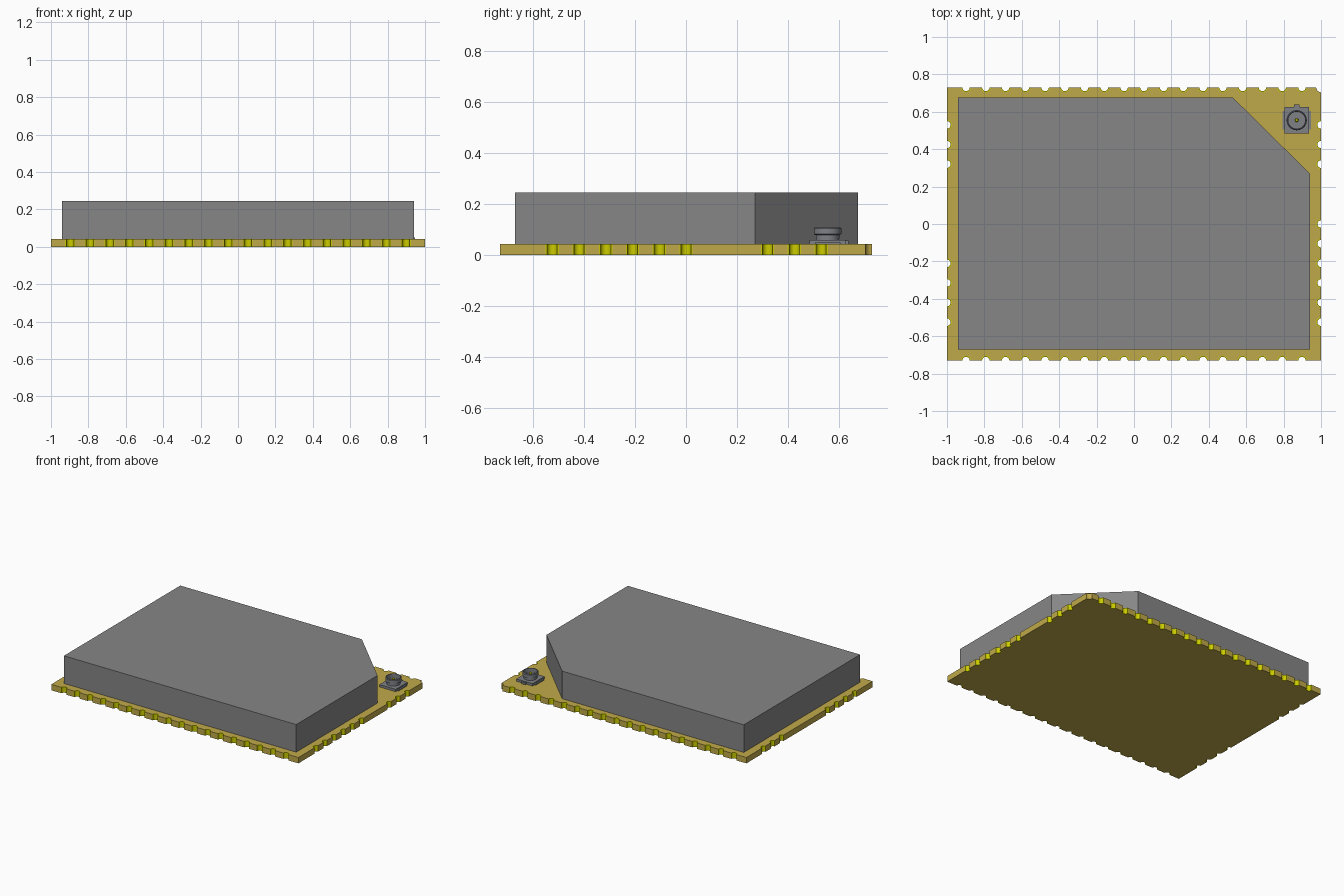
import bpy, bmesh, math
from mathutils import Vector

if "Cube" in bpy.data.objects:
    bpy.data.objects.remove(bpy.data.objects["Cube"], do_unlink=True)


def material(name, rgb):
    m = bpy.data.materials.new(name)
    m.use_nodes = True
    m.diffuse_color = (*rgb, 1)
    m.node_tree.nodes["Principled BSDF"].inputs["Base Color"].default_value = (*rgb, 1)
    return m


BOARD = material("board gold", (0.53, 0.40, 0.068))
PAD = material("pad yellow", (0.60, 0.60, 0.0))
SHIELD = material("shield grey", (0.24, 0.24, 0.24))
METAL = material("connector grey", (0.21, 0.22, 0.24))


def prism(bm, outline, z0, z1):
    """Extrude a counter-clockwise outline from z0 to z1."""
    low = [bm.verts.new((p[0], p[1], z0)) for p in outline]
    high = [bm.verts.new((p[0], p[1], z1)) for p in outline]
    bm.faces.new(low[::-1])
    bm.faces.new(high)
    n = len(outline)
    for i in range(n):
        j = (i + 1) % n
        bm.faces.new((low[i], low[j], high[j], high[i]))


def finish(name, bm, mat, smooth=False):
    bmesh.ops.recalc_face_normals(bm, faces=bm.faces[:])
    mesh = bpy.data.meshes.new(name)
    bm.to_mesh(mesh)
    bm.free()
    mesh.materials.append(mat)
    ob = bpy.data.objects.new(name, mesh)
    bpy.context.collection.objects.link(ob)
    if smooth:
        bpy.ops.object.select_all(action='DESELECT')
        ob.select_set(True)
        bpy.context.view_layer.objects.active = ob
        bpy.ops.object.shade_smooth_by_angle(angle=math.radians(35))
    return ob


def box(bm, x0, x1, y0, y1, z0, z1):
    prism(bm, [(x0, y0), (x1, y0), (x1, y1), (x0, y1)], z0, z1)


def lathe(name, profile, centre, mat, steps=40):
    """Revolve a closed or axis-to-axis (radius, z) profile."""
    bm = bmesh.new()
    verts = [bm.verts.new((centre[0] + r, centre[1], z)) for r, z in profile]
    edges = [bm.edges.new(pair) for pair in zip(verts, verts[1:])]
    bmesh.ops.spin(bm, geom=verts + edges, cent=(*centre, 0), axis=(0, 0, 1),
                   angle=math.tau, steps=steps)
    bmesh.ops.remove_doubles(bm, verts=bm.verts[:], dist=1e-5)
    return finish(name, bm, mat, True)


# Board sizes and edge contact positions
HX, HY, TOP = 1.0, 0.73, 0.043
R_OUT, R_IN, SEG = 0.026, 0.020, 10
row = [-0.898 + i * 0.10565 for i in range(18)]
side_right = [-0.525, -0.42, -0.315, -0.21, -0.105, 0, 0.32, 0.425, 0.53]
side_left = [y for y in side_right if y < -0.2 or y > 0.3]

# Each edge: walking direction, inward direction, contact centres in walking order
X, Y = Vector((1, 0)), Vector((0, 1))
edges = [
    (X, Y, [Vector((x, -HY)) for x in row]),
    (Y, -X, [Vector((HX, y)) for y in side_right]),
    (-X, -Y, [Vector((x, HY)) for x in reversed(row)]),
    (-Y, X, [Vector((-HX, y)) for y in reversed(side_left)]),
]


def arc(c, d, n, r):
    return [c + r * (-math.cos(t) * d + math.sin(t) * n)
            for t in (math.pi * i / SEG for i in range(SEG + 1))]


# Board with scalloped edges and one notched corner; plated lining in each scallop
corners = [
    [Vector((-HX, -HY))],
    [Vector((HX, -HY))],
    [Vector((HX, HY)) + 0.026 * Vector((-math.sin(t), -math.cos(t)))
     for t in (math.pi / 2 * i / 6 for i in range(7))],
    [Vector((-HX, HY))],
]
outline, pads = [], bmesh.new()
for corner, (d, n, centres) in zip(corners, edges):
    outline += corner
    for c in centres:
        outer = arc(c, d, n, R_OUT)
        outline += outer
        prism(pads, outer + arc(c, d, n, R_IN)[::-1], 0, TOP)
board = bmesh.new()
prism(board, outline, 0, TOP)
finish("circuit_board", board, BOARD, True)
finish("edge_contacts", pads, PAD, True)

# Shield can with one cut corner
can = bmesh.new()
prism(can, [(-0.94, -0.67), (0.94, -0.67), (0.94, 0.27), (0.53, 0.675), (-0.94, 0.675)],
      TOP, 0.245)
finish("shield_can", can, SHIELD)

# Antenna connector: base with tabs, flanged cup and centre pin
CX, CY = 0.87, 0.555
base = bmesh.new()
box(base, CX - 0.066, CX + 0.066, CY - 0.07, CY + 0.07, TOP, 0.060)
box(base, CX - 0.015, CX + 0.015, CY + 0.07, CY + 0.083, TOP, 0.057)
for s in (-1, 1):
    box(base, CX + s * 0.071 - 0.005, CX + s * 0.071 + 0.005, CY - 0.05, CY + 0.05,
        TOP, 0.050)
finish("connector_base", base, METAL)
lathe("connector_cup",
      [(0, 0.059), (0.045, 0.059), (0.045, 0.078), (0.054, 0.082), (0.054, 0.104),
       (0.050, 0.109), (0.046, 0.109), (0.046, 0.066), (0, 0.066)], (CX, CY), METAL)
lathe("connector_pin",
      [(0, 0.065), (0.010, 0.065), (0.010, 0.096), (0.006, 0.101), (0, 0.101)],
      (CX, CY), PAD, 16)
